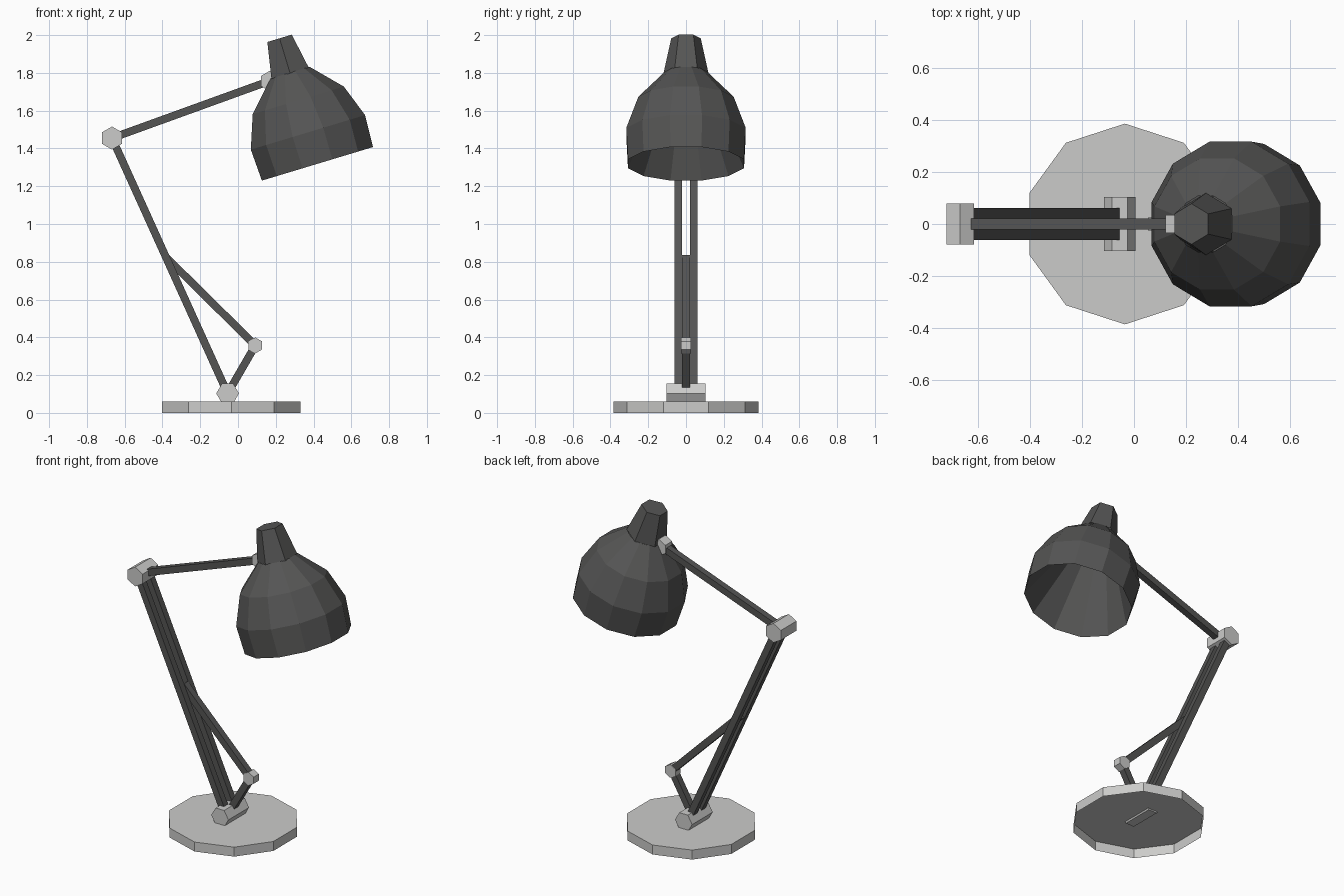
import bpy, bmesh, math
from mathutils import Matrix, Vector

if "Cube" in bpy.data.objects:
    bpy.data.objects.remove(bpy.data.objects["Cube"])


def material(name, value):
    m = bpy.data.materials.new(name)
    m.diffuse_color = (value, value, value * 0.985, 1)
    m.use_nodes = True
    m.node_tree.nodes["Principled BSDF"].inputs["Base Color"].default_value = m.diffuse_color
    return m


LIGHT = material("light grey", 0.60)
DARK = material("dark grey", 0.09)


def finish(name, bm, mat, matrix):
    bmesh.ops.recalc_face_normals(bm, faces=bm.faces)
    me = bpy.data.meshes.new(name)
    bm.to_mesh(me)
    bm.free()
    me.transform(matrix)
    me.materials.append(mat)
    ob = bpy.data.objects.new(name, me)
    bpy.context.collection.objects.link(ob)
    return ob


def loft(name, profile, sides, turn, mat, matrix, cap_start=True, cap_end=True):
    """Skin flat-sided rings given as (radius, height) around local z."""
    bm = bmesh.new()
    rings = []
    for r, z in profile:
        angles = [math.radians(turn) + math.tau * i / sides for i in range(sides)]
        rings.append([bm.verts.new((r * math.cos(a), r * math.sin(a), z)) for a in angles])
    for a, b in zip(rings, rings[1:]):
        for i in range(sides):
            j = (i + 1) % sides
            bm.faces.new((a[i], a[j], b[j], b[i]))
    if cap_start:
        bm.faces.new(rings[0])
    if cap_end:
        bm.faces.new(rings[-1])
    return finish(name, bm, mat, matrix)


def joint(name, x, z, radius, half_width, turn):
    """Hexagonal pivot lying along y."""
    m = Matrix.Translation((x, 0, z)) @ Matrix.Rotation(math.pi / 2, 4, 'X')
    loft(name, [(radius, -half_width), (radius, half_width)], 6, turn, LIGHT, m)


def bar(name, start, end, y=0.0, size=0.041):
    """Square bar between two (x, z) points."""
    a, b = Vector((start[0], y, start[1])), Vector((end[0], y, end[1]))
    d = b - a
    m = (Matrix.Translation((a + b) / 2)
         @ Matrix.Rotation(math.atan2(d.x, d.z), 4, 'Y')
         @ Matrix.Diagonal((size, size, d.length, 1)))
    bm = bmesh.new()
    bmesh.ops.create_cube(bm, size=1)
    finish(name, bm, DARK, m)


# Pivot positions in the x, z plane
HINGE, ELBOW = (-0.055, 0.103), (-0.667, 1.455)
KNEE, HEAD = (0.092, 0.357), (0.167, 1.757)
BRACE = (-0.379, 0.822)

# Base: ten-sided plate, hollow underneath
loft("base", [(0.385, 0.06), (0.385, 0)], 10, 90, LIGHT,
     Matrix.Translation((-0.035, 0, 0)), cap_end=False)

# Pivots
joint("base_hinge", *HINGE, 0.06, 0.103, 0)
joint("elbow_joint", *ELBOW, 0.061, 0.078, 30)
joint("brace_joint", *KNEE, 0.042, 0.026, 30)
joint("head_joint", *HEAD, 0.053, 0.034, 30)

# Arms and brace
for side, y in (("front", -0.041), ("back", 0.041)):
    bar("lower_arm_" + side, HINGE, ELBOW, y)
bar("upper_arm", ELBOW, HEAD)
bar("brace_lower", HINGE, KNEE)
bar("brace_upper", KNEE, BRACE)

# Lamp head, tilted about its neck top
head = Matrix.Translation((0.22, 0, 1.983)) @ Matrix.Rotation(math.radians(-16.8), 4, 'Y')
loft("neck", [(0.078, 0), (0.119, -0.193)], 6, 30, DARK, head, cap_end=False)

# Shade: outer dome folding at the rim into a conical lining
loft("shade", [(0.112, -0.19), (0.261, -0.343), (0.327, -0.52), (0.318, -0.694),
               (0.11, -0.24)], 12, 15, DARK, head, cap_start=False)
